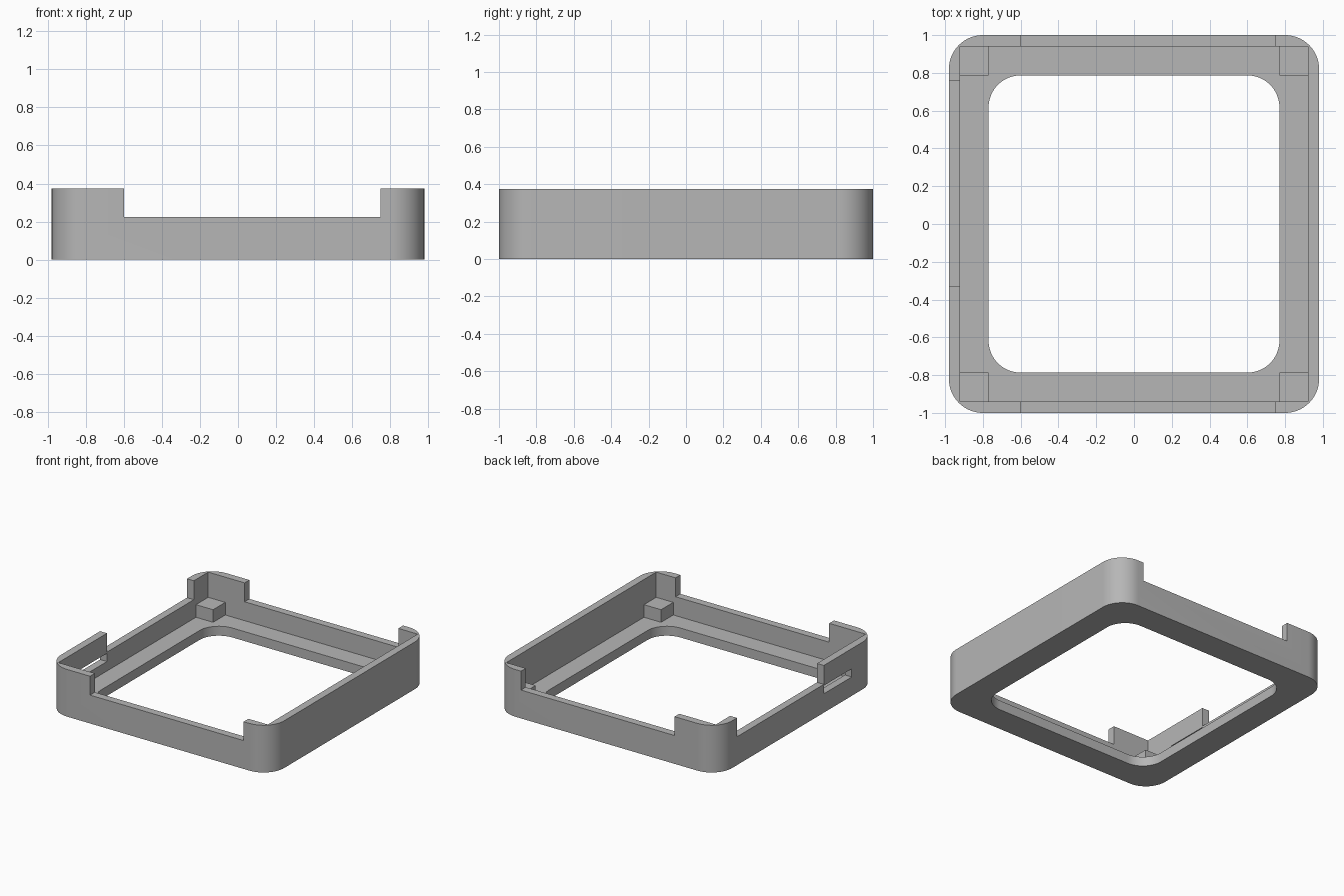
import bpy
import bmesh
from math import sin, cos, pi, radians

default = bpy.data.objects.get("Cube")
if default:
    bpy.data.objects.remove(default, do_unlink=True)

HALF_X, HALF_Y, TOP = 0.98, 1.0, 0.375
IN_X, IN_Y = 0.92, 0.94          # inside faces of the walls
OPEN_X, OPEN_Y = 0.77, 0.787     # opening in the floor
LEDGE, SILL = 0.075, 0.225       # ledge height, lowered wall height

grey = bpy.data.materials.new("plain_grey")
grey.use_nodes = True
colour = (0.47, 0.47, 0.47, 1)
grey.diffuse_color = colour
grey.node_tree.nodes["Principled BSDF"].inputs["Base Color"].default_value = colour


def prism(name, outline, z0, z1):
    """Extrude a counter-clockwise outline from z0 to z1."""
    bm = bmesh.new()
    base = bm.faces.new([bm.verts.new((x, y, z0)) for x, y in outline])
    extruded = bmesh.ops.extrude_face_region(bm, geom=[base], use_keep_orig=True)["geom"]
    for v in extruded:
        if isinstance(v, bmesh.types.BMVert):
            v.co.z = z1
    bmesh.ops.recalc_face_normals(bm, faces=bm.faces)
    mesh = bpy.data.meshes.new(name)
    bm.to_mesh(mesh)
    bm.free()
    mesh.materials.append(grey)
    obj = bpy.data.objects.new(name, mesh)
    bpy.context.collection.objects.link(obj)
    return obj


def box(name, x0, x1, y0, y1, z0, z1):
    return prism(name, [(x0, y0), (x1, y0), (x1, y1), (x0, y1)], z0, z1)


def rounded(hx, hy, r, steps=16):
    """Rounded rectangle outline."""
    points = []
    for i, (sx, sy) in enumerate([(1, 1), (-1, 1), (-1, -1), (1, -1)]):
        for k in range(steps + 1):
            a = (i + k / steps) * pi / 2
            points.append((sx * (hx - r) + r * cos(a), sy * (hy - r) + r * sin(a)))
    return points


# Outer body
frame = prism("frame", rounded(HALF_X, HALF_Y, 0.18), 0, TOP)

# Cavity, floor opening, wall cut-outs and side slot
cutters = [
    box("cavity_cutter", -IN_X, IN_X, -IN_Y, IN_Y, LEDGE, 1),
    prism("opening_cutter", rounded(OPEN_X, OPEN_Y, 0.17), -1, 1),
    box("front_back_notch_cutter", -0.6, 0.75, -1.2, 1.2, SILL, 1),
    box("side_notch_cutter", -1.2, -0.85, -0.33, 0.76, SILL, 1),
    box("side_slot_cutter", -1.2, -0.85, -0.68, -0.33, 0.15, 0.215),
]
bpy.context.view_layer.objects.active = frame
for cutter in cutters:
    cutter.hide_render = True
    mod = frame.modifiers.new(cutter.name, 'BOOLEAN')
    mod.operation = 'DIFFERENCE'
    mod.solver = 'EXACT'
    mod.object = cutter
    bpy.ops.object.modifier_apply(modifier=mod.name)
    bpy.data.objects.remove(cutter, do_unlink=True)

bpy.ops.object.select_all(action='DESELECT')
frame.select_set(True)
bpy.ops.object.shade_smooth_by_angle(angle=radians(30))

# Support blocks in the four inner corners
for side, sx in (("left", 1), ("right", -1)):
    for end, sy in (("front", -1), ("back", 1)):
        xs = sorted((sx * OPEN_X, sx * IN_X))
        ys = sorted((sy * OPEN_Y, sy * IN_Y))
        box(f"{end}_{side}_corner_block", *xs, *ys, LEDGE, 0.175)
